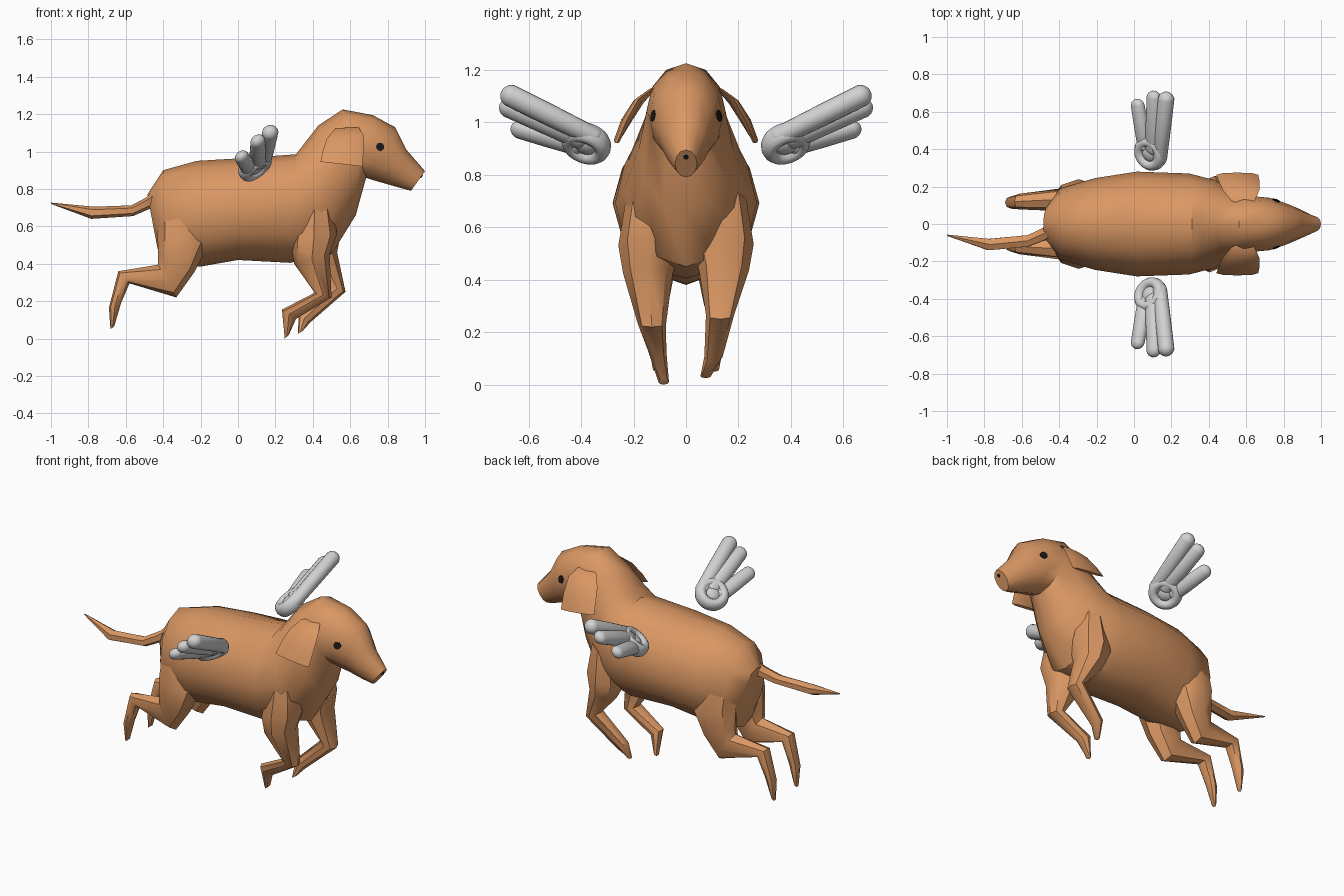
import bpy, bmesh, math
from mathutils import Matrix, Vector
from mathutils.bvhtree import BVHTree

if "Cube" in bpy.data.objects:
    bpy.data.objects.remove(bpy.data.objects["Cube"])


def material(name, rgb):
    m = bpy.data.materials.new(name)
    m.diffuse_color = (*rgb, 1)
    m.use_nodes = True
    m.node_tree.nodes["Principled BSDF"].inputs["Base Color"].default_value = m.diffuse_color
    return m


TAN = material("tan coat", (0.70, 0.31, 0.125))
GREY = material("pale grey wing", (0.64, 0.64, 0.64))
BLACK = material("black", (0.01, 0.01, 0.01))


def finish(name, bm, mat, angle):
    bmesh.ops.recalc_face_normals(bm, faces=bm.faces)
    me = bpy.data.meshes.new(name)
    bm.to_mesh(me)
    bm.free()
    me.materials.append(mat)
    ob = bpy.data.objects.new(name, me)
    bpy.context.collection.objects.link(ob)
    bpy.ops.object.select_all(action='DESELECT')
    ob.select_set(True)
    bpy.context.view_layer.objects.active = ob
    bpy.ops.object.shade_smooth_by_angle(angle=math.radians(angle))
    return ob


def loft(name, rings, sides=12, side=1, angle=42):
    """Each ring: (x1, z1, x2, z2, y centre, half width); an ellipse between two profile points."""
    bm = bmesh.new()
    loops = []
    for x1, z1, x2, z2, y, w in rings:
        loop = []
        for i in range(sides):
            a = math.tau * i / sides
            c, s = math.cos(a) / 2, math.sin(a)
            loop.append(bm.verts.new(((x1 + x2) / 2 + (x1 - x2) * c,
                                      side * (y + w * s),
                                      (z1 + z2) / 2 + (z1 - z2) * c)))
        loops.append(loop)
    for p, q in zip(loops, loops[1:]):
        for i in range(sides):
            j = (i + 1) % sides
            bm.faces.new((p[i], p[j], q[j], q[i]))
    bm.faces.new(loops[0])
    bm.faces.new(loops[-1])
    return finish(name, bm, TAN, angle)


# Torso, neck and head in one skin, from rump to muzzle
body = loft("body_and_head", [
    (-0.485, 0.77, -0.43, 0.48, 0, 0.10),
    (-0.40, 0.90, -0.39, 0.38, 0, 0.19),
    (-0.22, 0.95, -0.20, 0.385, 0, 0.245),
    (0.03, 0.965, 0.00, 0.42, 0, 0.28),
    (0.31, 0.985, 0.28, 0.405, 0, 0.27),
    (0.36, 1.05, 0.50, 0.45, 0, 0.235),
    (0.43, 1.14, 0.63, 0.66, 0, 0.18),
    (0.56, 1.225, 0.685, 0.86, 0, 0.15),
    (0.72, 1.195, 0.73, 0.845, 0, 0.14),
    (0.84, 1.13, 0.80, 0.825, 0, 0.108),
    (0.90, 1.01, 0.87, 0.805, 0, 0.08),
    (1.00, 0.895, 0.925, 0.79, 0, 0.042)])

# Front legs, folded back; the two are posed slightly apart
loft("front_leg_near", [
    (0.32, 0.68, 0.50, 0.72, 0.13, 0.10),
    (0.28, 0.50, 0.53, 0.56, 0.14, 0.118),
    (0.30, 0.40, 0.49, 0.45, 0.145, 0.095),
    (0.41, 0.245, 0.50, 0.22, 0.13, 0.054),
    (0.235, 0.155, 0.31, 0.105, 0.11, 0.035),
    (0.25, 0.00, 0.272, 0.02, 0.085, 0.02)], 8, -1)
loft("front_leg_far", [
    (0.36, 0.68, 0.52, 0.74, 0.13, 0.10),
    (0.32, 0.50, 0.55, 0.57, 0.14, 0.118),
    (0.37, 0.41, 0.53, 0.46, 0.145, 0.095),
    (0.485, 0.285, 0.575, 0.25, 0.13, 0.054),
    (0.325, 0.13, 0.385, 0.085, 0.105, 0.035),
    (0.32, 0.025, 0.345, 0.04, 0.075, 0.02)], 8, 1)

# Hind legs and ears, mirrored
for side, tag in ((-1, "near"), (1, "far")):
    loft("hind_leg_" + tag, [
        (-0.42, 0.70, -0.22, 0.68, 0.11, 0.09),
        (-0.43, 0.56, -0.16, 0.50, 0.13, 0.11),
        (-0.427, 0.43, -0.23, 0.36, 0.135, 0.085),
        (-0.427, 0.395, -0.33, 0.22, 0.13, 0.062),
        (-0.64, 0.36, -0.58, 0.295, 0.12, 0.042),
        (-0.69, 0.165, -0.625, 0.19, 0.115, 0.033),
        (-0.682, 0.05, -0.662, 0.065, 0.11, 0.016)], 8, side)
    loft("ear_" + tag, [
        (0.52, 1.125, 0.645, 1.13, 0.125, 0.014),
        (0.475, 1.07, 0.67, 1.09, 0.18, 0.022),
        (0.455, 1.01, 0.672, 1.01, 0.225, 0.022),
        (0.44, 0.945, 0.665, 0.92, 0.263, 0.012)], 8, side)

# Tail, swung to one side
loft("tail", [
    (-0.44, 0.80, -0.44, 0.70, -0.03, 0.04),
    (-0.49, 0.755, -0.48, 0.69, -0.055, 0.04),
    (-0.57, 0.712, -0.56, 0.655, -0.09, 0.035),
    (-0.77, 0.705, -0.785, 0.64, -0.11, 0.035),
    (-1.00, 0.727, -1.00, 0.720, -0.06, 0.004)], 6)

# Eyes and nose: thin plates laid on the skin
me = body.data
skin = BVHTree.FromPolygons([v.co for v in me.vertices], [p.vertices[:] for p in me.polygons])
for name, start, ray, r in (("eye_near", (0.76, -1, 1.025), (0, 1, 0), 0.022),
                            ("eye_far", (0.76, 1, 1.025), (0, -1, 0), 0.022),
                            ("nose", (2, 0, 0.868), (-1, 0, 0), 0.010)):
    hit, normal, _, _ = skin.ray_cast(Vector(start), Vector(ray))
    if normal.dot(Vector(ray)) > 0:
        normal = -normal
    bm = bmesh.new()
    bmesh.ops.create_cone(bm, cap_ends=True, segments=10, radius1=r, radius2=r, depth=0.008,
                          matrix=Matrix.Translation(hit) @ normal.to_track_quat('Z', 'Y').to_matrix().to_4x4())
    finish(name, bm, BLACK, 30)

# Wings: built in a tilted plane (span, chord, thickness), then mirrored
span = Vector((0, 0.92, 0.38)).normalized()
chord = Vector((0.82, -0.22, 0.53)).normalized()
thick = span.cross(chord)
plane = Matrix((span, chord, thick)).transposed().to_4x4()
plane.translation = (0.09, 0.38, 0.92)


def feather(bm, start, end, w0, w1, t):
    """Tapered, flattened capsule between two points of the wing plane."""
    p, q = Vector((*start, 0)), Vector((*end, 0))
    d = (q - p).normalized()
    n = Vector((-d.y, d.x, 0))
    for v in bmesh.ops.create_uvsphere(bm, u_segments=20, v_segments=14, radius=1)["verts"]:
        x, y, z = v.co
        if abs(z) < 1e-4:
            base, w = (p + q) / 2, (w0 + w1) / 2
        else:
            base, w = (q, w1) if z > 0 else (p, w0)
        v.co = base + d * z * w + n * x * w + Vector((0, 0, y * w * t))


for side, tag in ((-1, "near"), (1, "far")):
    bm = bmesh.new()
    feather(bm, (-0.01, 0.06), (0.33, 0.10), 0.040, 0.045, 0.95)
    feather(bm, (0.04, 0.02), (0.32, 0.02), 0.050, 0.042, 0.85)
    feather(bm, (0.04, -0.04), (0.25, -0.085), 0.045, 0.040, 0.8)
    # Round shoulder: a ring with a sunken button in it
    loops = []
    for i in range(28):
        a = math.tau * i / 28
        loop = []
        for j in range(12):
            b = math.tau * j / 12
            r = 0.066 + 0.031 * math.cos(b)
            loop.append(bm.verts.new((r * math.cos(a), r * math.sin(a), 0.043 * math.sin(b))))
        loops.append(loop)
    for i in range(28):
        p, q = loops[i], loops[(i + 1) % 28]
        for j in range(12):
            k = (j + 1) % 12
            bm.faces.new((p[j], p[k], q[k], q[j]))
    bmesh.ops.create_uvsphere(bm, u_segments=20, v_segments=12, radius=1,
                              matrix=Matrix.Diagonal((0.052, 0.052, 0.037, 1)))
    bmesh.ops.transform(bm, verts=bm.verts, matrix=Matrix.Diagonal((1, side, 1, 1)) @ plane)
    finish("wing_" + tag, bm, GREY, 80)
